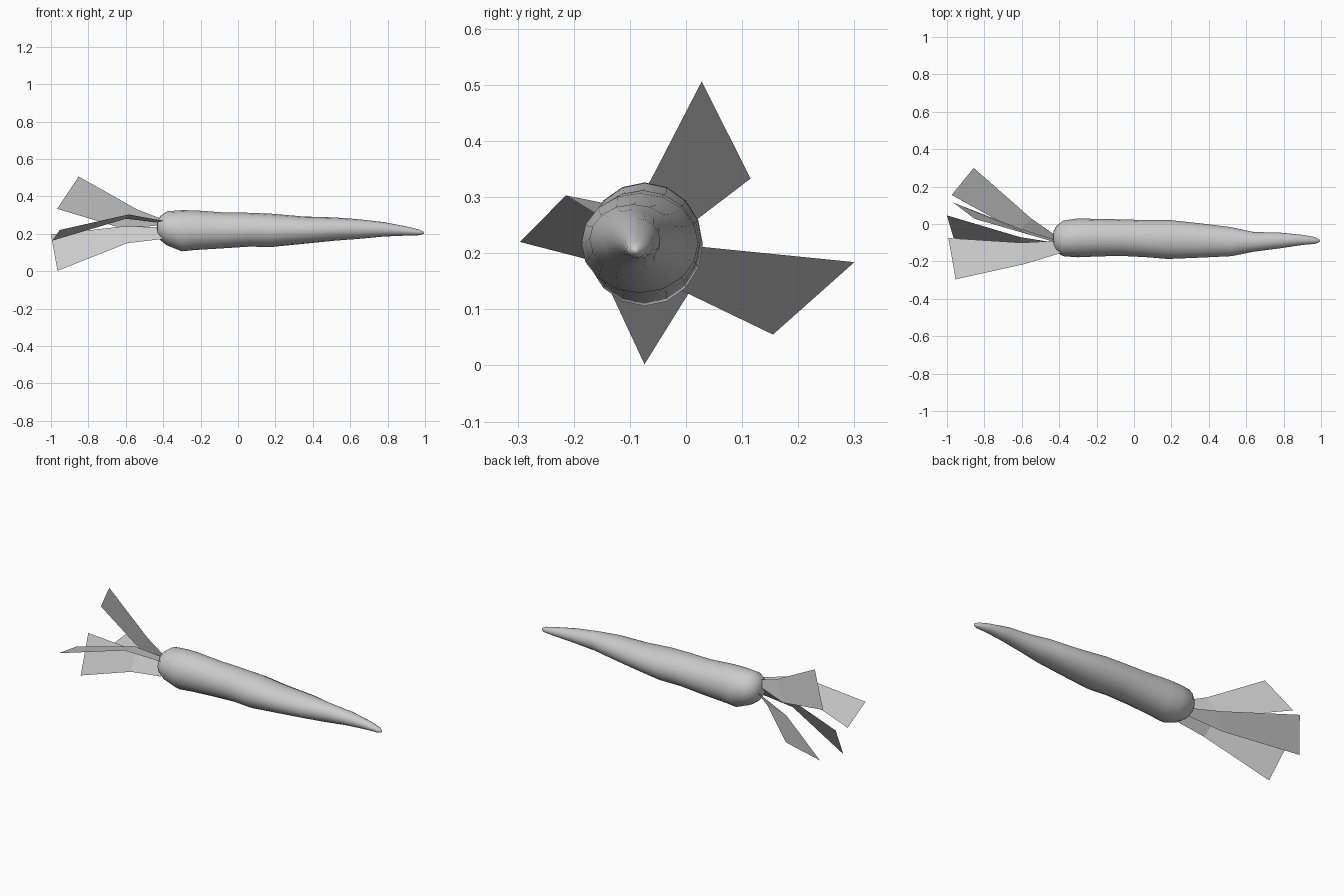
import bpy, bmesh, math

SIDES = 16


def finish(name, bm):
    me = bpy.data.meshes.new(name)
    bm.to_mesh(me)
    bm.free()
    ob = bpy.data.objects.new(name, me)
    bpy.context.collection.objects.link(ob)
    return ob


# Root body: rings as (x, y_min, y_max, z_min, z_max)
rings = [
    (-0.43, -0.125, -0.04, 0.19, 0.27),
    (-0.415, -0.15, -0.01, 0.165, 0.295),
    (-0.38, -0.172, 0.018, 0.138, 0.32),
    (-0.30, -0.178, 0.03, 0.106, 0.326),
    (-0.23, -0.175, 0.028, 0.113, 0.325),
    (-0.08, -0.17, 0.025, 0.122, 0.314),
    (0.06, -0.177, 0.021, 0.131, 0.312),
    (0.18, -0.187, 0.022, 0.129, 0.307),
    (0.35, -0.18, 0.004, 0.146, 0.292),
    (0.52, -0.172, -0.017, 0.163, 0.287),
    (0.64, -0.148, -0.043, 0.172, 0.278),
    (0.78, -0.13, -0.046, 0.185, 0.262),
    (0.90, -0.112, -0.058, 0.190, 0.239),
    (0.97, -0.106, -0.070, 0.192, 0.222),
    (0.99, -0.097, -0.083, 0.198, 0.212),
]
bm = bmesh.new()
loops = []
for x, y0, y1, z0, z1 in rings:
    loop = []
    for i in range(SIDES):
        a = 2 * math.pi * i / SIDES
        loop.append(bm.verts.new((x, (y0 + y1) / 2 + (y1 - y0) / 2 * math.cos(a),
                                  (z0 + z1) / 2 + (z1 - z0) / 2 * math.sin(a))))
    loops.append(loop)
for a, b in zip(loops, loops[1:]):
    for i in range(SIDES):
        j = (i + 1) % SIDES
        bm.faces.new((a[i], a[j], b[j], b[i]))
# Closed crown and tip
for loop, x in ((loops[0], -0.435), (loops[-1], 0.995)):
    face = bm.faces.new(loop)
    mid = bmesh.ops.poke(bm, faces=[face])["verts"][0]
    mid.co.x = x
bmesh.ops.recalc_face_normals(bm, faces=bm.faces[:])
for f in bm.faces:
    f.smooth = True
finish("carrot_root", bm)

# Leaves: bent flat strips, pairs of points at base, middle and end
leaves = {
    "leaf_upper": [((-0.41, -0.10, 0.28), (-0.42, -0.085, 0.245)),
                   ((-0.54, -0.063, 0.33), (-0.61, -0.025, 0.226)),
                   ((-0.852, 0.028, 0.506), (-0.967, 0.115, 0.333))],
    "leaf_back": [((-0.42, -0.06, 0.222), (-0.42, -0.09, 0.195)),
                  ((-0.55, 0.03, 0.211), (-0.62, -0.04, 0.149)),
                  ((-0.857, 0.30, 0.184), (-0.975, 0.155, 0.055))],
    "leaf_lower": [((-0.40, -0.14, 0.172), (-0.42, -0.10, 0.235)),
                   ((-0.59, -0.143, 0.15), (-0.61, -0.07, 0.24)),
                   ((-0.965, -0.074, 0.002), (-1.0, 0.046, 0.195))],
    "leaf_front": [((-0.39, -0.155, 0.267), (-0.42, -0.09, 0.26)),
                   ((-0.585, -0.214, 0.303), (-0.60, -0.10, 0.28)),
                   ((-0.953, -0.296, 0.22), (-0.993, -0.075, 0.163))],
}
for name, pairs in leaves.items():
    bm = bmesh.new()
    rows = [[bm.verts.new(p) for p in pair] for pair in pairs]
    for (a, b), (c, d) in zip(rows, rows[1:]):
        bm.faces.new((a, b, d, c))
    finish(name, bm)
